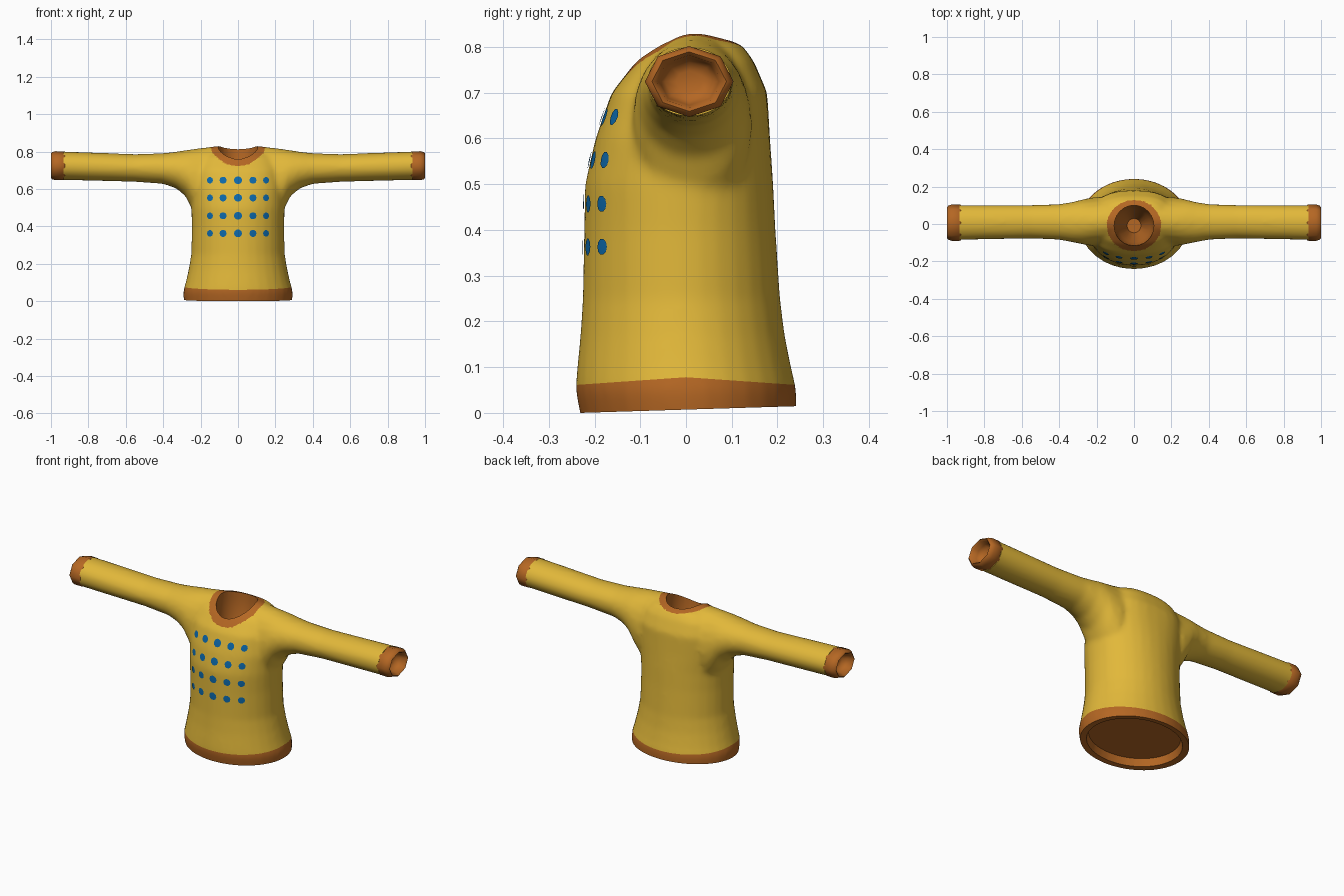
import bpy, bmesh, math
from mathutils import Vector
from mathutils.bvhtree import BVHTree

if "Cube" in bpy.data.objects:
    bpy.data.objects.remove(bpy.data.objects["Cube"])


def material(name, rgb):
    m = bpy.data.materials.new(name)
    m.diffuse_color = (*rgb, 1)
    m.use_nodes = True
    m.node_tree.nodes["Principled BSDF"].inputs["Base Color"].default_value = m.diffuse_color
    return m


YELLOW = material("mustard_knit", (0.76, 0.48, 0.042))
BROWN = material("rust_trim", (0.46, 0.135, 0.017))
BLUE = material("blue_dots", (0.004, 0.14, 0.40))


def new_object(name, bm, mats):
    me = bpy.data.meshes.new(name)
    bm.to_mesh(me)
    bm.free()
    ob = bpy.data.objects.new(name, me)
    bpy.context.collection.objects.link(ob)
    for m in mats:
        me.materials.append(m)
    return ob


def loft(bm, rings):
    """Skin a list of point rings and close both ends."""
    loops = [[bm.verts.new(p) for p in r] for r in rings]
    n = len(loops[0])
    for a, b in zip(loops, loops[1:]):
        for i in range(n):
            bm.faces.new((a[i], a[(i + 1) % n], b[(i + 1) % n], b[i]))
    bm.faces.new(loops[0])
    bm.faces.new(loops[-1])
    bmesh.ops.recalc_face_normals(bm, faces=bm.faces)


def power(v, e):
    return math.copysign(abs(v) ** (2 / e), v)


def ring_z(z, rx, y0, y1, e=2.0, n=32):
    """Horizontal superellipse; e above 2 makes it squarer."""
    cy, ry = (y0 + y1) / 2, (y1 - y0) / 2
    return [(rx * power(math.cos(2 * math.pi * i / n), e),
             cy + ry * power(math.sin(2 * math.pi * i / n), e), z) for i in range(n)]


def ring_x(x, y0, y1, z0, z1, n=20, s=1.0):
    cy, ry, cz, rz = (y0 + y1) / 2, (y1 - y0) / 2 * s, (z0 + z1) / 2, (z1 - z0) / 2 * s
    return [(x, cy + ry * math.cos(2 * math.pi * i / n),
             cz + rz * math.sin(2 * math.pi * i / n)) for i in range(n)]


def bake(ob):
    """Replace the mesh with its modified result."""
    dg = bpy.context.evaluated_depsgraph_get()
    me = bpy.data.meshes.new_from_object(ob.evaluated_get(dg))
    ob.modifiers.clear()
    ob.data = me


def boolean(ob, cutter, op):
    m = ob.modifiers.new("cut", 'BOOLEAN')
    m.operation, m.object, m.solver = op, cutter, 'EXACT'
    bake(ob)


def smooth(ob, angle=40):
    bpy.ops.object.select_all(action='DESELECT')
    ob.select_set(True)
    bpy.context.view_layer.objects.active = ob
    bpy.ops.object.shade_smooth_by_angle(angle=math.radians(angle))


# Torso and sleeves, fused into one soft skin
bm = bmesh.new()
torso = [(-.05, .282, -.22, .24, 2), (.0, .290, -.232, .241, 2), (.05, .294, -.242, .242, 2),
         (.10, .28, -.238, .230, 2), (.17, .264, -.231, .216, 2), (.25, .250, -.226, .206, 2),
         (.40, .247, -.223, .196, 2.05), (.50, .250, -.221, .191, 2.1),
         (.60, .25, -.198, .184, 2.3), (.70, .235, -.163, .178, 2.6),
         (.77, .20, -.108, .148, 2.8), (.805, .16, -.065, .122, 2.6), (.83, .11, -.02, .05, 2)]
loft(bm, [ring_z(*t) for t in torso])
arm = [(1.05, -.086, .101, .648, .801), (.93, -.086, .101, .648, .801),
       (.55, -.078, .102, .638, .787), (.40, -.085, .107, .627, .792),
       (.33, -.098, .118, .603, .80), (.28, -.108, .131, .56, .808),
       (.25, -.115, .138, .50, .813), (.20, -.118, .145, .43, .82),
       (.10, -.10, .14, .50, .832)]
loft(bm, [ring_x(*a) for a in arm] + [ring_x(-a[0], *a[1:]) for a in reversed(arm)])
body = new_object("sweater_body", bm, [YELLOW, BROWN])
rm = body.modifiers.new("fuse", 'REMESH')
rm.mode, rm.voxel_size = 'VOXEL', 0.011
sm = body.modifiers.new("soften", 'SMOOTH')
sm.factor, sm.iterations = 0.5, 12
bake(body)

# Trim the sleeve ends and hem, and recess the hem opening
bm = bmesh.new()
bm.from_mesh(body.data)


def slice_at(co, no, clear=False):
    return bmesh.ops.bisect_plane(bm, geom=bm.verts[:] + bm.edges[:] + bm.faces[:],
                                  plane_co=co, plane_no=no, clear_outer=clear)


for s in (-1, 1):
    slice_at((s * .933, 0, 0), (s, 0, 0), True)
    bmesh.ops.holes_fill(bm, edges=[e for e in bm.edges if e.is_boundary], sides=0)
slice_at((0, 0, .0072), (0, .031, -1), True)
edge = [e for e in bm.edges if e.is_boundary]
for scale, lift in ((.88, .003), (.96, .04)):
    ext = bmesh.ops.extrude_edge_only(bm, edges=edge)["geom"]
    for v in (g for g in ext if isinstance(g, bmesh.types.BMVert)):
        v.co = Vector((v.co.x * scale, v.co.y * scale, v.co.z + lift))
    edge = [g for g in ext if isinstance(g, bmesh.types.BMEdge)]
bmesh.ops.holes_fill(bm, edges=edge, sides=0)
for s in (-1, 1):  # crisp hem border, higher at the sides than front and back
    slice_at((0, 0, .078), (0, s * .07, 1))
bmesh.ops.recalc_face_normals(bm, faces=bm.faces)
bm.to_mesh(body.data)
bm.free()
skin = BVHTree.FromObject(body, bpy.context.evaluated_depsgraph_get())


# Collar band and funnel-shaped neck opening
def neck_cutter(name, rx, y0, y1, levels):
    b = bmesh.new()
    cy = (y0 + y1) / 2
    loft(b, [ring_z(z, rx * k, cy + (y0 - cy) * k, cy + (y1 - cy) * k, 2, 24)
             for z, k in levels])
    ob = new_object(name, b, [BROWN])
    ob.hide_render = True
    return ob


outer = neck_cutter("collar_cutter", .145, -.145, .128, [(.66, 1), (1, 1)])
inner = neck_cutter("neck_cutter", .106, -.118, .100, [(.5, .35), (.7, .93), (.78, 1), (1, 1)])
collar = body.copy()
collar.data = body.data.copy()
collar.name = "collar"
bpy.context.collection.objects.link(collar)
boolean(collar, outer, 'INTERSECT')
boolean(collar, inner, 'DIFFERENCE')
boolean(body, outer, 'DIFFERENCE')
boolean(body, inner, 'DIFFERENCE')
for ob in (outer, inner):
    bpy.data.objects.remove(ob)
for ob in (body, collar):
    ob.data.materials.clear()
    for m in (YELLOW, BROWN):
        ob.data.materials.append(m)
    for p in ob.data.polygons:
        c = p.center
        hem = c.z < .078 - .07 * abs(c.y)
        neck = c.z > .49 and (c.x / .1455) ** 2 + ((c.y + .0085) / .137) ** 2 < 1
        p.material_index = int(ob is collar or hem or neck)
    smooth(ob)

# Hollow octagonal cuffs with rounded lips
end = (-.09, .104, .647, .802)
for side, s in (("left", 1), ("right", -1)):
    bm = bmesh.new()
    prof = [(.925, .96), (.928, .995), (.975, 1), (.993, .94), (1.0, .84), (.992, .74),
            (.965, .67), (.945, .55), (.938, .3)]
    loft(bm, [ring_x(s * x, *end, n=8, s=k) for x, k in prof])
    smooth(new_object(side + "_cuff", bm, [BROWN]), 75)

# Dots laid on the chest
bm = bmesh.new()
for z in (.363, .457, .553, .647):
    for x, r in ((-.15, .016), (-.08, .019), (0, .022), (.08, .019), (.15, .016)):
        def on_skin(px, pz, lift):
            hit = skin.ray_cast(Vector((px, -1, pz)), Vector((0, 1, 0)))[0]
            return bm.verts.new((px, hit.y - lift, pz))
        pts = [on_skin(x + r * math.cos(math.pi * i / 5),
                       z + (.01 + r / 2) * math.sin(math.pi * i / 5), .003) for i in range(10)]
        centre = on_skin(x, z, .004)
        for i in range(10):
            bm.faces.new((centre, pts[i], pts[(i + 1) % 10]))
smooth(new_object("chest_dots", bm, [BLUE]))
